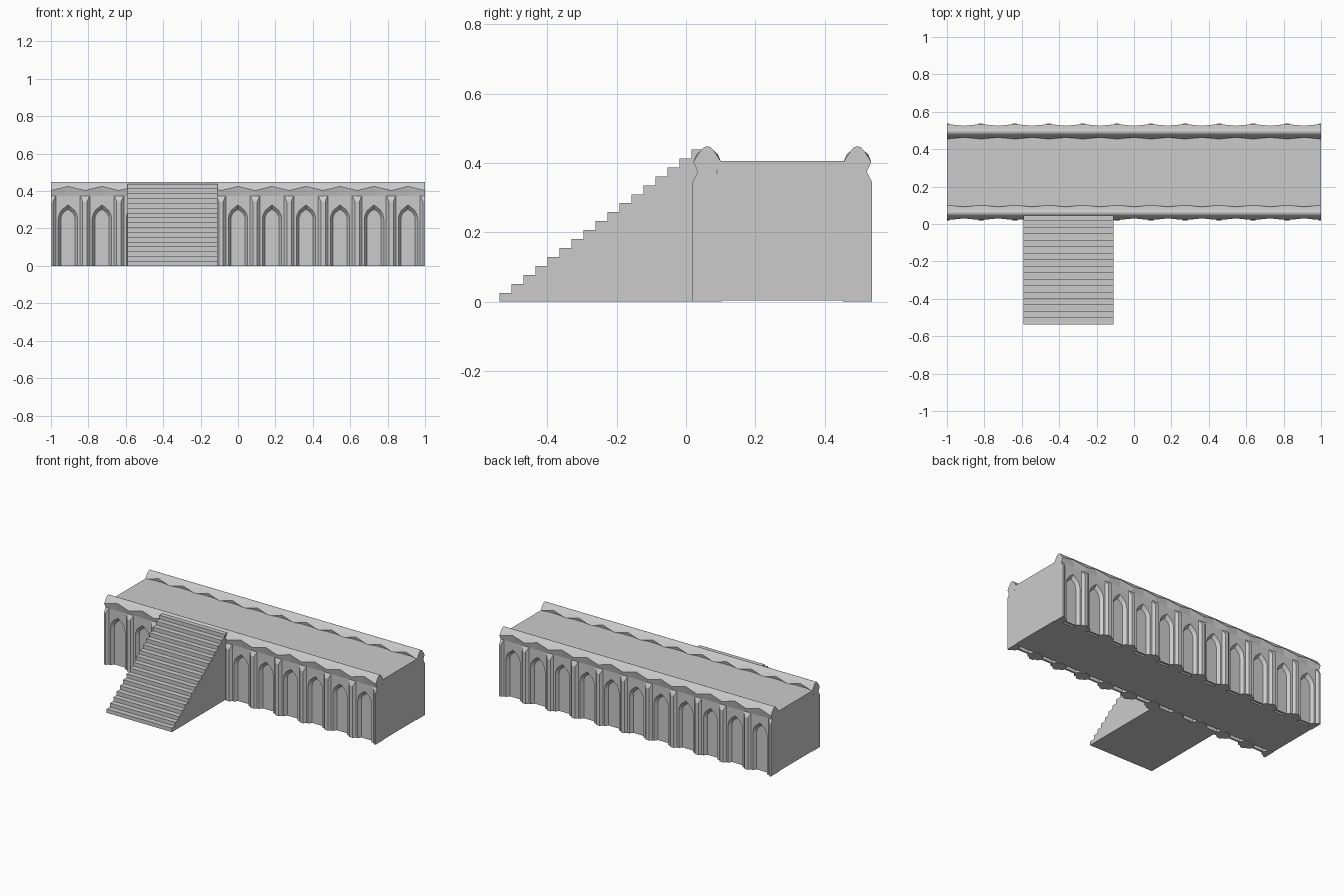
import bpy, bmesh, math

if "Cube" in bpy.data.objects:
    bpy.data.objects.remove(bpy.data.objects["Cube"])

stone = bpy.data.materials.new("grey stone")
stone.diffuse_color = (0.6, 0.6, 0.6, 1)
stone.use_nodes = True
stone.node_tree.nodes["Principled BSDF"].inputs["Base Color"].default_value = stone.diffuse_color

BAYS = 11
W = 2.0 / BAYS
H = W / 2
# distances from the wall's centre plane
PILASTER, PANEL, RECESS = 0.042, 0.027, 0.006
NECK = 0.375          # height where the cornice starts


def finish(name, bm):
    bmesh.ops.remove_doubles(bm, verts=bm.verts, dist=1e-5)
    bmesh.ops.recalc_face_normals(bm, faces=bm.faces)
    mesh = bpy.data.meshes.new(name)
    bm.to_mesh(mesh)
    bm.free()
    mesh.materials.append(stone)
    obj = bpy.data.objects.new(name, mesh)
    bpy.context.collection.objects.link(obj)
    return obj


def box(name, lo, hi):
    bm = bmesh.new()
    bmesh.ops.create_cube(bm, size=1)
    for v in bm.verts:
        v.co = [lo[i] if v.co[i] < 0 else hi[i] for i in range(3)]
    return finish(name, bm)


def arch(half, spring, apex, n=4):
    """Slightly pointed arch outline (x, z), left foot to right foot."""
    left = [(-half, 0)]
    for i in range(n):
        t = math.radians(80) * i / n
        left.append((-half * math.cos(t * 90 / 80),
                     spring + (apex - spring) * 0.92 * math.sin(t)))
    return left + [(0, apex)] + [(-x, z) for x, z in reversed(left)]


def wall(name, centre):
    bm = bmesh.new()

    def face(pts):
        bm.faces.new([bm.verts.new(p) for p in pts])

    outer = arch(0.052, 0.25, 0.326)
    inner = arch(0.038, 0.25, 0.303)
    for b in range(BAYS):
        cx = -1 + W * (b + 0.5)
        for s in (-1, 1):
            def P(x, d, z):
                return (cx + x, centre + s * d, z)
            # wall panel with arch opening, splayed reveal, recessed back
            edge = H - 0.026
            face([P(-edge, PANEL, 0)] + [P(x, PANEL, z) for x, z in outer]
                 + [P(edge, PANEL, 0), P(edge, PANEL, NECK), P(-edge, PANEL, NECK)])
            for i in range(len(outer) - 1):
                (a, az), (c, cz) = outer[i:i + 2]
                (e, ez), (g, gz) = inner[i:i + 2]
                face([P(a, PANEL, az), P(c, PANEL, cz), P(g, RECESS, gz), P(e, RECESS, ez)])
            face([P(x, RECESS, z) for x, z in inner])
            for m in (-1, 1):
                # half pilaster with chamfered side and sloped top
                x0, x1, x2 = m * H, m * (H - 0.012), m * edge
                face([P(x0, PILASTER, 0), P(x1, PILASTER, 0),
                      P(x1, PILASTER, 0.345), P(x0, PILASTER, 0.345)])
                face([P(x1, PILASTER, 0), P(x2, PANEL, 0),
                      P(x2, PANEL, NECK), P(x1, PILASTER, 0.345)])
                face([P(x0, PILASTER, 0.345), P(x1, PILASTER, 0.345),
                      P(x2, PANEL, NECK), P(x0, PANEL, NECK)])
                # cornice: ridge swells over pilasters, rises over arches
                low = [(PANEL, NECK), (0.040, 0.403), (0.020, 0.434), (0.010, 0.445), (0, 0.448)]
                mid = [(PANEL, NECK), (0.031, 0.425), (0.020, 0.434), (0.010, 0.445), (0, 0.448)]
                for i in range(4):
                    face([P(x0, *low[i]), P(0, *mid[i]), P(0, *mid[i + 1]), P(x0, *low[i + 1])])
        # underside of the bay
        plan = [(-H, PILASTER), (-H + 0.012, PILASTER), (-H + 0.026, PANEL),
                (-0.052, PANEL), (-0.038, RECESS)]
        plan += [(-x, d) for x, d in reversed(plan)]
        face([(cx + x, centre + d, 0) for x, d in plan]
             + [(cx + x, centre - d, 0) for x, d in reversed(plan)])
    # end caps
    prof = [(PILASTER, 0), (PILASTER, 0.345), (PANEL, NECK), (0.040, 0.403),
            (0.020, 0.434), (0.010, 0.445)]
    ring = prof + [(0, 0.448)] + [(-d, z) for d, z in reversed(prof)]
    for x in (-1, 1):
        face([(x, centre + d, z) for d, z in ring])
    return finish(name, bm)


# raised walkway body between the two arcaded walls
box("walkway_core", (-1, 0.091, 0.003), (1, 0.47, 0.405))
wall("front_arcade_wall", 0.061)
wall("back_arcade_wall", 0.494)

# staircase: stepped side profile extruded across x
STEPS, TREAD, RISE = 17, 0.0346, 0.0258
side = [(-0.538, 0)]
for i in range(STEPS):
    y = -0.538 + i * TREAD
    side.append((y, (i + 1) * RISE))
    side.append((y + TREAD if i < STEPS - 1 else 0.058, (i + 1) * RISE))
side.append((0.058, 0))
bm = bmesh.new()
f = bm.faces.new([bm.verts.new((-0.59, y, z)) for y, z in side])
ext = bmesh.ops.extrude_face_region(bm, geom=[f])
for v in ext["geom"]:
    if isinstance(v, bmesh.types.BMVert):
        v.co.x = -0.11
finish("staircase", bm)
